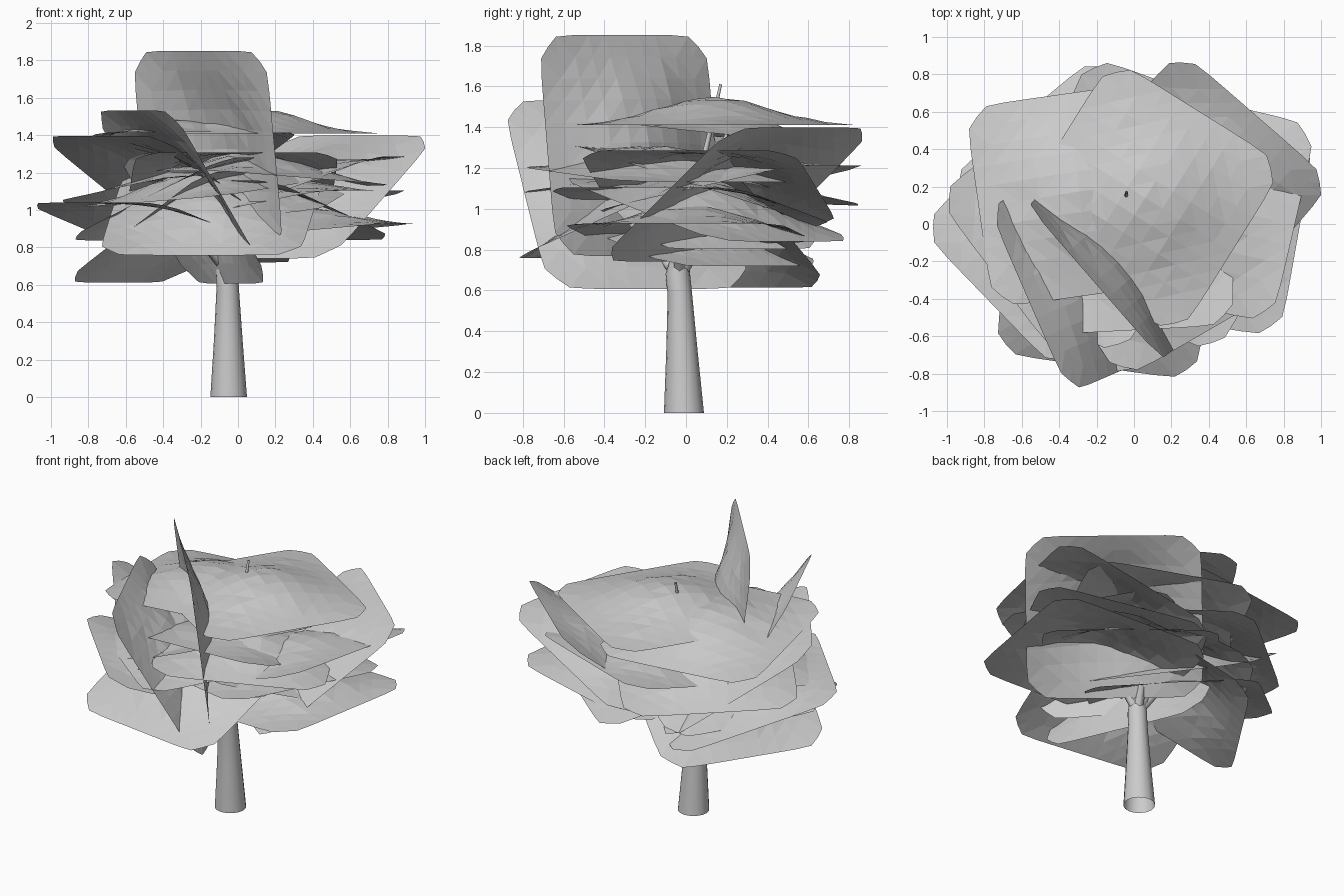
import bpy, bmesh, math, random
from mathutils import Matrix, Vector

if "Cube" in bpy.data.objects:
    bpy.data.objects.remove(bpy.data.objects["Cube"])

random.seed(4)
HALF = 0.545


def leaf_card(i, center, azimuth, slope, spin=0, dome=0.135):
    """Domed square sheet with rounded corners, facing azimuth/slope."""
    n = 10
    rot = (Matrix.Rotation(math.radians(azimuth), 4, 'Z')
           @ Matrix.Rotation(math.radians(slope), 4, 'Y')
           @ Matrix.Rotation(math.radians(spin), 4, 'Z'))
    mat = Matrix.Translation(center) @ rot
    bm = bmesh.new()
    grid = []
    for a in range(n + 1):
        row = []
        for b in range(n + 1):
            u, v = 2 * a / n - 1, 2 * b / n - 1
            # pull the corners in along a superellipse
            s = min(1, 1.0 / max((abs(u) ** 9 + abs(v) ** 9) ** (1 / 9), 0.01))
            s = min(s, 1.79 / max(abs(u) + abs(v), 0.01))
            u, v = u * s, v * s
            h = dome * (1 + math.cos(math.pi * u)) * (1 + math.cos(math.pi * v)) / 4
            h = 0.6 * h + 0.4 * dome * (1 - u * u) * (1 - v * v)
            if max(abs(u), abs(v)) < 0.8:
                h += random.uniform(-0.005, 0.005)
            row.append(bm.verts.new(mat @ Vector((u * HALF, v * HALF, h))))
        grid.append(row)
    for a in range(n):
        for b in range(n):
            bm.faces.new((grid[a][b], grid[a + 1][b], grid[a + 1][b + 1], grid[a][b + 1]))
    bmesh.ops.triangulate(bm, faces=bm.faces[:])
    mesh = bpy.data.meshes.new("leaf_sheet")
    bm.to_mesh(mesh)
    bm.free()
    ob = bpy.data.objects.new(f"leaf_sheet_{i}", mesh)
    bpy.context.collection.objects.link(ob)


def limb(name, points, sides=12):
    """Tapered open tube through (x, y, z, radius) points."""
    bm = bmesh.new()
    rings = []
    pts = [Vector(p[:3]) for p in points]
    for k, p in enumerate(points):
        d = pts[min(k + 1, len(pts) - 1)] - pts[max(k - 1, 0)]
        if k == 0 and name == "trunk":
            d = Vector((0, 0, 1))
        x = Vector((0, 1, 0)).cross(d).normalized()
        y = d.cross(x).normalized()
        rings.append([bm.verts.new(pts[k] + p[3] * (x * math.cos(t) + y * math.sin(t)))
                      for t in (2 * math.pi * j / sides for j in range(sides))])
    for r, q in zip(rings, rings[1:]):
        for j in range(sides):
            m = (j + 1) % sides
            bm.faces.new((r[j], r[m], q[m], q[j]))
    for f in bm.faces:
        f.smooth = True
    mesh = bpy.data.meshes.new(name)
    bm.to_mesh(mesh)
    bm.free()
    bpy.context.collection.objects.link(bpy.data.objects.new(name, mesh))


# Trunk
limb("trunk", [(-0.05, -0.01, 0, 0.098), (-0.052, -0.02, 0.3, 0.077), (-0.055, -0.03, 0.58, 0.06),
               (-0.06, -0.04, 0.68, 0.06), (-0.05, -0.03, 0.76, 0.045)], 16)

# Branches: end point of each, all leaving the trunk top
tips = [(-0.28, -0.28, 0.83), (-0.31, 0.2, 1.37), (-0.04, 0.17, 1.61), (0.25, -0.05, 1.2),
        (0.1, 0.3, 1.1), (0.2, -0.05, 0.9), (-0.35, 0.1, 1.0)]
for i, t in enumerate(tips):
    a, e = Vector((-0.055, -0.03, 0.68)), Vector(t)
    m = a.lerp(e, 0.4) + Vector((0, 0, 0.03))
    limb(f"branch_{i}", [(*a, 0.035), (*m, 0.02), (*e, 0.008)], 6)

# Foliage: centre, facing azimuth, slope, spin
cards = [
    ((0.06, 0.14, 1.41), 0, 0, -32),        # crown sheet
    ((-0.16, -0.27, 1.31), 41, 83, 0),      # upright sheet
    ((-0.30, -0.29, 1.07), 23.5, 58, 0),    # steep left front
    ((-0.26, 0.01, 0.91), 147, 33, 0),      # low back left
    ((0.37, 0.25, 1.07), 229, 37, 0),       # right back rim
    ((-0.37, -0.01, 1.10), 37, 33, 0),      # left rim
    ((-0.29, 0.16, 1.36), 98, 6, 0),        # upper left
    ((-0.14, -0.27, 0.98), -98, 24, 0),     # front apron
    ((0.36, 0.11, 1.10), 167, 20, 0),       # right, rising outward
    ((0.22, 0.02, 1.01), 152, 10, 0),
    ((0.34, 0.02, 0.88), 170, 5, 0),
    ((-0.40, -0.05, 0.88), 44, 17, 0),      # low left
    ((0.11, 0.10, 1.00), 50, 17, 0),
    ((-0.03, -0.05, 1.14), 93, 18, 0),      # front, rising outward
    ((-0.23, 0.00, 1.06), 150, 24, 0),
    ((0.12, -0.10, 1.17), 30, 4, 0),
    ((0.08, 0.22, 1.10), 250, 12, 0),
    ((-0.25, 0.16, 1.10), 120, 8, 10),
    ((-0.15, -0.10, 1.10), 200, 7, 30),
]
for i, c in enumerate(cards):
    leaf_card(i, *c)
